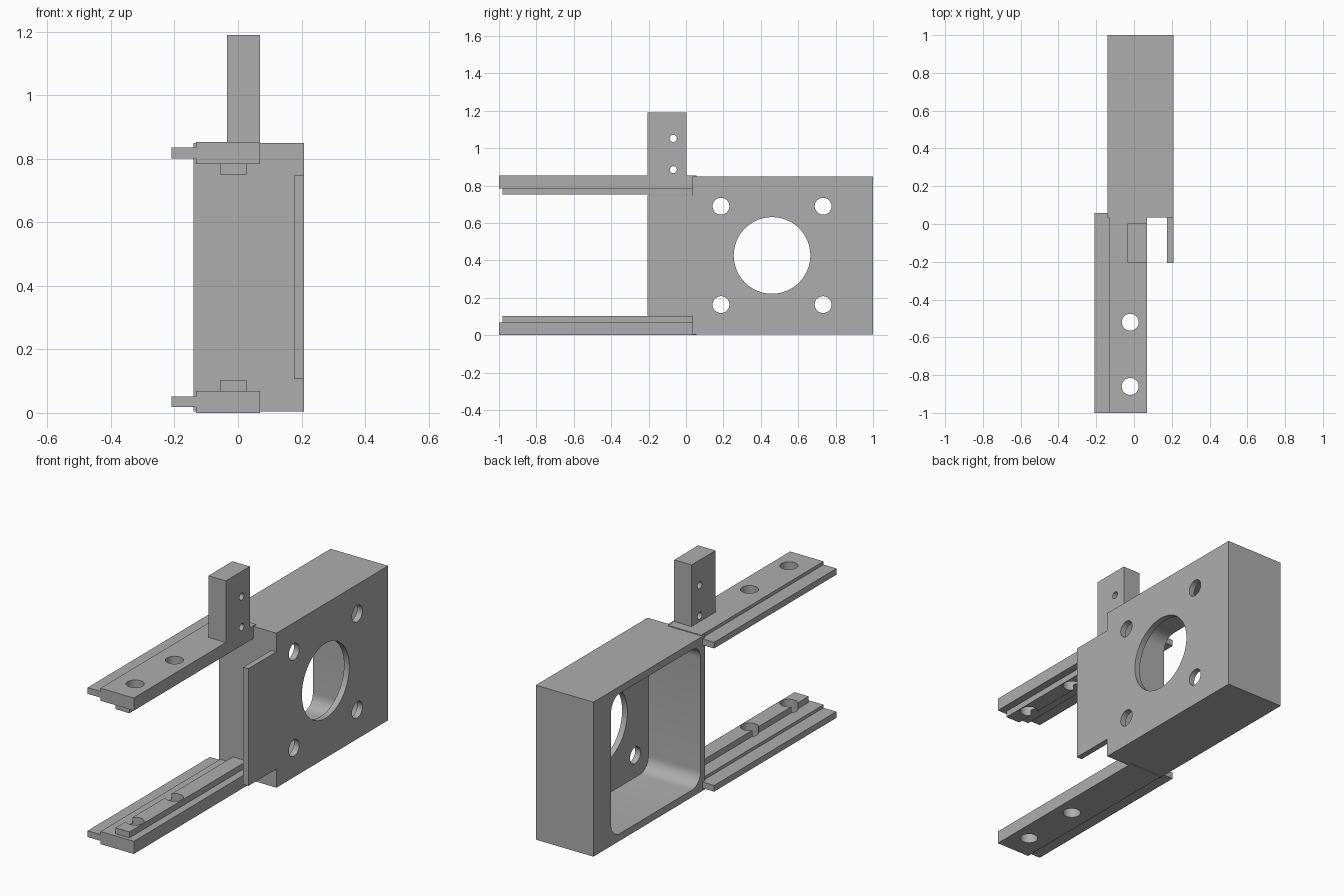
import bpy, bmesh, math
from mathutils import Matrix, Vector

old = bpy.data.objects.get("Cube")
if old:
    bpy.data.objects.remove(old, do_unlink=True)

grey = bpy.data.materials.new("plain grey")
grey.use_nodes = True
COLOUR = (0.42, 0.42, 0.42, 1)
grey.diffuse_color = COLOUR
grey.node_tree.nodes["Principled BSDF"].inputs["Base Color"].default_value = COLOUR

HEIGHT = 0.853          # housing and rails share this mid-plane symmetry


def finish(name, bm):
    bmesh.ops.recalc_face_normals(bm, faces=bm.faces)
    mesh = bpy.data.meshes.new(name)
    bm.to_mesh(mesh)
    bm.free()
    mesh.materials.append(grey)
    obj = bpy.data.objects.new(name, mesh)
    bpy.context.collection.objects.link(obj)
    return obj


def box(name, x, y, z, corner=0):
    """Box from ranges; corner rounds the edges that run along x."""
    bm = bmesh.new()
    bmesh.ops.create_cube(bm, size=1)
    for v in bm.verts:
        v.co = Vector([a + (b - a) * (c + 0.5) for (a, b), c in zip((x, y, z), v.co)])
    if corner:
        edges = [e for e in bm.edges if abs(e.verts[0].co.x - e.verts[1].co.x) > 0.01]
        bmesh.ops.bevel(bm, geom=edges, offset=corner, segments=8, profile=0.5, affect='EDGES')
    return finish(name, bm)


def rod(centre, radius, length, axis):
    turn = Matrix.Rotation(math.pi / 2, 4, 'Y') if axis == 'X' else Matrix()
    bm = bmesh.new()
    bmesh.ops.create_cone(bm, cap_ends=True, segments=48, radius1=radius, radius2=radius,
                          depth=length, matrix=Matrix.Translation(centre) @ turn)
    return finish("hole_cutter", bm)


def combine(obj, tools, operation='DIFFERENCE'):
    """Apply booleans and discard the helper objects."""
    for tool in tools:
        mod = obj.modifiers.new("combine", 'BOOLEAN')
        mod.operation, mod.solver, mod.object = operation, 'EXACT', tool
        with bpy.context.temp_override(object=obj, active_object=obj):
            bpy.ops.object.modifier_apply(modifier=mod.name)
        bpy.data.objects.remove(tool, do_unlink=True)


def smooth(obj):
    bpy.ops.object.select_all(action='DESELECT')
    obj.select_set(True)
    bpy.context.view_layer.objects.active = obj
    bpy.ops.object.shade_smooth_by_angle(angle=math.radians(30))


# Housing: box with a flush front tab, open on one side
housing = box("motor_housing", (-0.14, 0.208), (0.035, 1), (0.004, 0.849))
combine(housing, [box("tab", (0.176, 0.208), (-0.207, 0.05), (0.106, 0.747))], 'UNION')
cavity = box("cavity", (-0.3, 0.176), (0.073, 0.847), (0.043, 0.81), corner=0.075)
MID_Y, MID_Z = 0.46, HEIGHT / 2
holes = [rod((0.19, MID_Y, MID_Z), 0.205, 0.2, 'X')]
holes += [rod((0.19, MID_Y + sy * 0.273, MID_Z + sz * 0.263), 0.045, 0.2, 'X')
          for sy in (-1, 1) for sz in (-1, 1)]
combine(housing, [cavity] + holes)
smooth(housing)


# Rails: mirrored bar, side flange and inner ridge, with two screw holes
def rail(prefix, upper):
    def level(a, b):
        return (HEIGHT - b, HEIGHT - a) if upper else (a, b)
    bar = box(prefix + "_rail", (-0.132, 0.07), (-1, 0.057), level(0, 0.069))
    flange = box("flange", (-0.21, -0.1), (-1, 0.057), level(0.018, 0.052))
    combine(bar, [flange], 'UNION')
    ridge = box(prefix + "_rail_ridge", (-0.056, 0.029), (-0.98, 0.035), level(0.069, 0.102))
    for part in (bar, ridge):
        z = HEIGHT if upper else 0
        combine(part, [rod((-0.02, y, z), 0.045, 0.5, 'Z') for y in (-0.86, -0.52)])
        smooth(part)


rail("lower", False)
rail("upper", True)

# Upright block with two cross holes
block = box("upright_block", (-0.035, 0.07), (-0.205, 0.002), (HEIGHT, 1.19))
combine(block, [rod((0.02, -0.068, z), 0.019, 0.4, 'X') for z in (0.885, 1.052)])
smooth(block)
